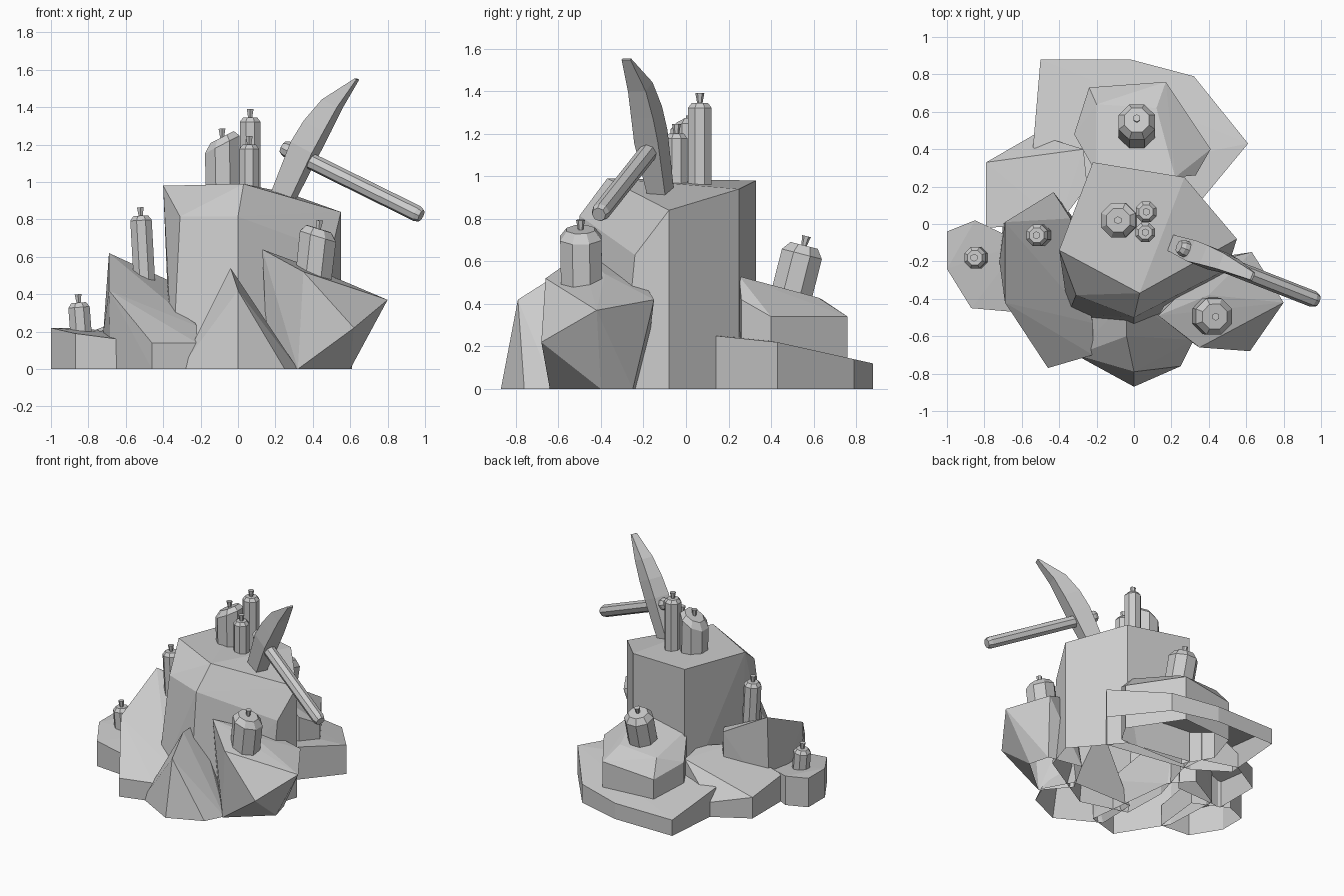
import bpy, bmesh
from math import cos, sin, tau
from mathutils import Vector

if "Cube" in bpy.data.objects:
    bpy.data.objects.remove(bpy.data.objects["Cube"])


def finish(bm, name, recalc=True):
    if recalc:
        bmesh.ops.recalc_face_normals(bm, faces=bm.faces)
    me = bpy.data.meshes.new(name)
    bm.to_mesh(me)
    bm.free()
    ob = bpy.data.objects.new(name, me)
    bpy.context.collection.objects.link(ob)
    return ob


def rock(name, top, base=None):
    """Faceted boulder: hull of its upper corners and ground outline, open below."""
    base = base or [p[:2] for p in top]
    bm = bmesh.new()
    for p in list(top) + [(x, y, 0) for x, y in base]:
        bm.verts.new(p)
    r = bmesh.ops.convex_hull(bm, input=bm.verts)
    junk = {g for g in r["geom_interior"] + r["geom_unused"] if isinstance(g, bmesh.types.BMVert)}
    bmesh.ops.delete(bm, geom=list(junk), context="VERTS")
    bmesh.ops.recalc_face_normals(bm, faces=bm.faces)
    under = [f for f in bm.faces if all(v.co.z < 0.001 for v in f.verts)]
    bmesh.ops.delete(bm, geom=under, context="FACES")
    return finish(bm, name, recalc=False)


def loft(bm, rings):
    """Skin a list of point rings and cap both ends."""
    rows = [[bm.verts.new(p) for p in ring] for ring in rings]
    n = len(rows[0])
    for a, b in zip(rows, rows[1:]):
        for i in range(n):
            j = (i + 1) % n
            bm.faces.new((a[i], a[j], b[j], b[i]))
    bm.faces.new(rows[0][::-1])
    bm.faces.new(rows[-1])


def rod_rings(start, end, stations, sides):
    """Rings along start-end; each station is (fraction, radius)."""
    a, b = Vector(start), Vector(end)
    q = Vector((0, 0, 1)).rotation_difference((b - a).normalized())
    return [[a.lerp(b, t) + q @ Vector((r * cos(tau * (i + .5) / sides), r * sin(tau * (i + .5) / sides), 0))
             for i in range(sides)] for t, r in stations]


def candle(name, foot, tip, r, slant=0.0):
    """Eight-sided candle with chamfered top and flared wick."""
    foot, tip = Vector(foot), Vector(tip)
    h = (tip - foot).length
    rim = 1 - r * 0.4 / h
    bm = bmesh.new()
    body = rod_rings(foot, tip, [(0, r), (rim, r), (1, r * .68)], 8)
    for ring in body[1:]:
        for p in ring:
            p.z += slant * (p.x - tip.x)
    loft(bm, body)
    d = (tip - foot).normalized()
    loft(bm, rod_rings(tip - d * .01, tip + d * .045, [(0, .011), (1, .021)], 6))
    return finish(bm, name)


# Rocks
rock("main_rock",
     [(-.40, -.14, .98), (.03, -.37, .99), (.55, -.08, .84), (.27, .25, .94), (-.22, .33, .98),
      (-.31, -.38, .815), (0, -.5, .815), (.5, -.24, .63)],
     [(-.36, -.14), (-.35, -.48), (0, -.58), (.48, -.3), (.55, -.08), (.27, .25), (-.22, .33)])
rock("front_rock",
     [(-.04, -.6, .54), (0, -.79, .42), (-.04, -.4, .54)],
     [(-.31, -.7), (-.22, -.75), (0, -.87), (.25, -.76), (.32, -.62), (.2, -.4), (-.3, -.4)])
rock("front_left_rock",
     [(-.69, .01, .62), (-.43, .17, .5), (-.34, .03, .46), (-.69, -.42, .42), (-.72, -.2, .2),
      (-.46, -.77, .14), (-.22, -.70, .14), (-.22, -.53, .23)],
     [(-.70, 0), (-.43, .15), (-.3, 0), (-.22, -.70), (-.46, -.77), (-.68, -.42)])
rock("far_left_rock",
     [(-1, -.04, .22), (-.85, .02, .22), (-.6, -.1, .19), (-.64, -.47, .16), (-.87, -.45, .19),
      (-1, -.24, .22)])
rock("front_right_rock",
     [(.13, -.49, .64), (.35, -.66, .52), (.62, -.68, .22), (.8, -.42, .37), (.63, -.15, .42),
      (.42, -.2, .5), (.4, -.38, .54)],
     [(.16, -.45), (.32, -.64), (.6, -.4), (.56, -.25), (.3, -.2)])
rock("back_left_rock",
     [(-.79, .33, .16), (-.53, .48, .11), (-.27, .4, .34), (-.25, .2, .36), (-.4, 0, .34),
      (-.79, -.02, .2)])
rock("back_slab",
     [(-.5, .88, .12), (-.02, .88, .12), (.32, .79, .14), (.61, .43, .22), (.37, .14, .25),
      (-.3, .25, .25), (-.54, .41, .2)])
rock("back_rock",
     [(-.32, .48, .36), (-.24, .73, .3), (.17, .76, .34), (.41, .4, .34), (.33, .26, .42),
      (.22, .25, .53), (-.2, .27, .5), (-.2, .64, .42), (.12, .62, .43)],
     [(-.32, .48), (-.24, .73), (.17, .76), (.41, .4), (.33, .26), (-.2, .27)])

# Candles
candle("wide_top_candle", (-.08, .02, .96), (-.085, .02, 1.24), .1, .5)
candle("tall_top_candle", (.065, .065, .95), (.065, .065, 1.345), .06)
candle("short_top_candle", (.06, -.045, .95), (.06, -.045, 1.2), .056)
candle("left_candle", (-.5, -.06, .46), (-.52, -.06, .82), .062)
candle("far_left_candle", (-.838, -.18, .17), (-.852, -.18, .355), .062)
candle("right_candle", (.4, -.49, .46), (.432, -.495, .75), .105, -.2)
candle("back_candle", (.015, .485, .4), (.015, .555, .675), .105)

# Pickaxe handle
bm = bmesh.new()
loft(bm, rod_rings((.24, -.12, 1.185), (.98, -.41, .82),
                   [(0, .034), (.025, .044), (.97, .044), (1, .034)], 8))
finish(bm, "pickaxe_handle")

# Pickaxe head: curved, tapering, rectangular section, lower end buried in the rock
side = Vector((.37, .93, 0))
wide = Vector((.83, -.33, -.45))
rings = []
for c, w, t in [((.19, -.1, .8), .045, .035), ((.245, -.12, .93), .058, .045),
                ((.36, -.165, 1.185), .068, .06), ((.425, -.185, 1.3), .064, .055),
                ((.505, -.215, 1.42), .048, .045), ((.635, -.28, 1.55), .006, .022)]:
    c = Vector(c)
    rings.append([c + wide * w * i + side * t * j for i, j in ((1, 1), (-1, 1), (-1, -1), (1, -1))])
bm = bmesh.new()
loft(bm, rings)
finish(bm, "pickaxe_head")
